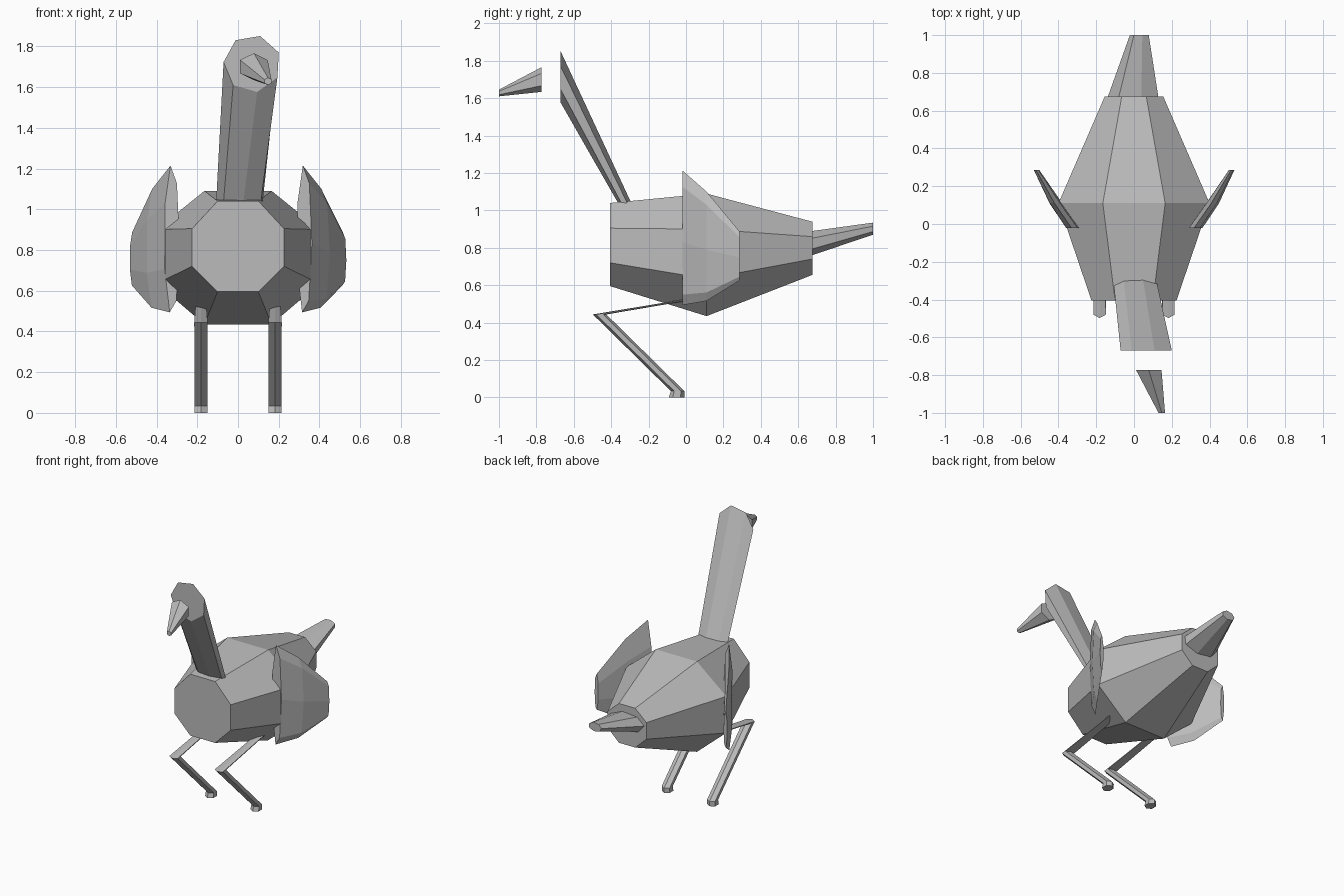
import bpy, bmesh
from math import sin, cos, radians, tau

cube = bpy.data.objects.get("Cube")
if cube:
    bpy.data.objects.remove(cube, do_unlink=True)

grey = bpy.data.materials.new("plain grey")
grey.use_nodes = True
GREY = (0.5, 0.5, 0.5, 1)
grey.diffuse_color = GREY
grey.node_tree.nodes["Principled BSDF"].inputs["Base Color"].default_value = GREY


def ring(centre, ru, rv, sides, start, flat=False):
    """Polygon facing -y, or lying flat when flat is set."""
    cx, cy, cz = centre
    points = []
    for i in range(sides):
        a = radians(start) + tau * i / sides
        u, v = ru * cos(a), rv * sin(a)
        points.append((cx + u, cy + v, cz) if flat else (cx + u, cy, cz + v))
    return points


def octagon(y, half, top_half, top, upper, lower, bottom):
    """Mirrored eight-sided body section."""
    right = [(top_half, top), (half, upper), (half, lower), (top_half, bottom)]
    return [(x, y, z) for x, z in right] + [(-x, y, z) for x, z in reversed(right)]


def loft(name, rings):
    """Skin a row of matching rings and cap both ends."""
    bm = bmesh.new()
    rows = [[bm.verts.new(p) for p in r] for r in rings]
    n = len(rows[0])
    for a, b in zip(rows, rows[1:]):
        for i in range(n):
            j = (i + 1) % n
            bm.faces.new((a[i], a[j], b[j], b[i]))
    bm.faces.new(rows[0])
    bm.faces.new(rows[-1])
    bmesh.ops.recalc_face_normals(bm, faces=bm.faces)
    mesh = bpy.data.meshes.new(name)
    bm.to_mesh(mesh)
    bm.free()
    mesh.materials.append(grey)
    obj = bpy.data.objects.new(name, mesh)
    bpy.context.collection.objects.link(obj)


# Body: blunt chest, wide middle, narrow rump
loft("body", [
    octagon(-0.405, 0.225, 0.1, 1.04, 0.905, 0.72, 0.595),
    octagon(0.11, 0.4, 0.165, 1.09, 0.9, 0.635, 0.435),
    octagon(0.675, 0.155, 0.065, 0.94, 0.86, 0.74, 0.655),
])

# Neck leaning forward, cut off upright at the top
base = ring((0.01, -0.322, 1.03), 0.118, 0.036, 7, 72, flat=True)
loft("neck", [base, ring((0.07, -0.67, 1.715), 0.141, 0.141, 7, 74)])

# Beak held in front of the neck
loft("beak", [
    ring((0.078, -0.772, 1.7), 0.078, 0.066, 6, 90),
    ring((0.147, -1, 1.628), 0.02, 0.018, 6, 90),
])

# Tail
loft("tail", [
    ring((0, 0.67, 0.825), 0.14, 0.067, 7, 74),
    ring((0.03, 1, 0.903), 0.052, 0.033, 7, 74),
])

for side, s in (("left", 1), ("right", -1)):
    # Thin swept wing
    loft(side + "_wing", [
        ring((s * 0.325, -0.02, 0.85), 0.038, 0.37, 7, 100),
        ring((s * 0.415, 0.11, 0.805), 0.035, 0.3, 7, 100),
        ring((s * 0.517, 0.287, 0.755), 0.015, 0.134, 7, 100),
    ])
    # Foot, shin and thigh in one run of flat rings
    x = s * 0.182
    loft(side + "_leg", [
        ring((x, -0.05, 0), 0.037, 0.042, 6, 90, True),
        ring((x, -0.045, 0.034), 0.036, 0.036, 6, 90, True),
        ring((x, -0.462, 0.444), 0.038, 0.036, 6, 90, True),
        ring((x, 0.04, 0.528), 0.03, 0.03, 6, 90, True),
    ])
